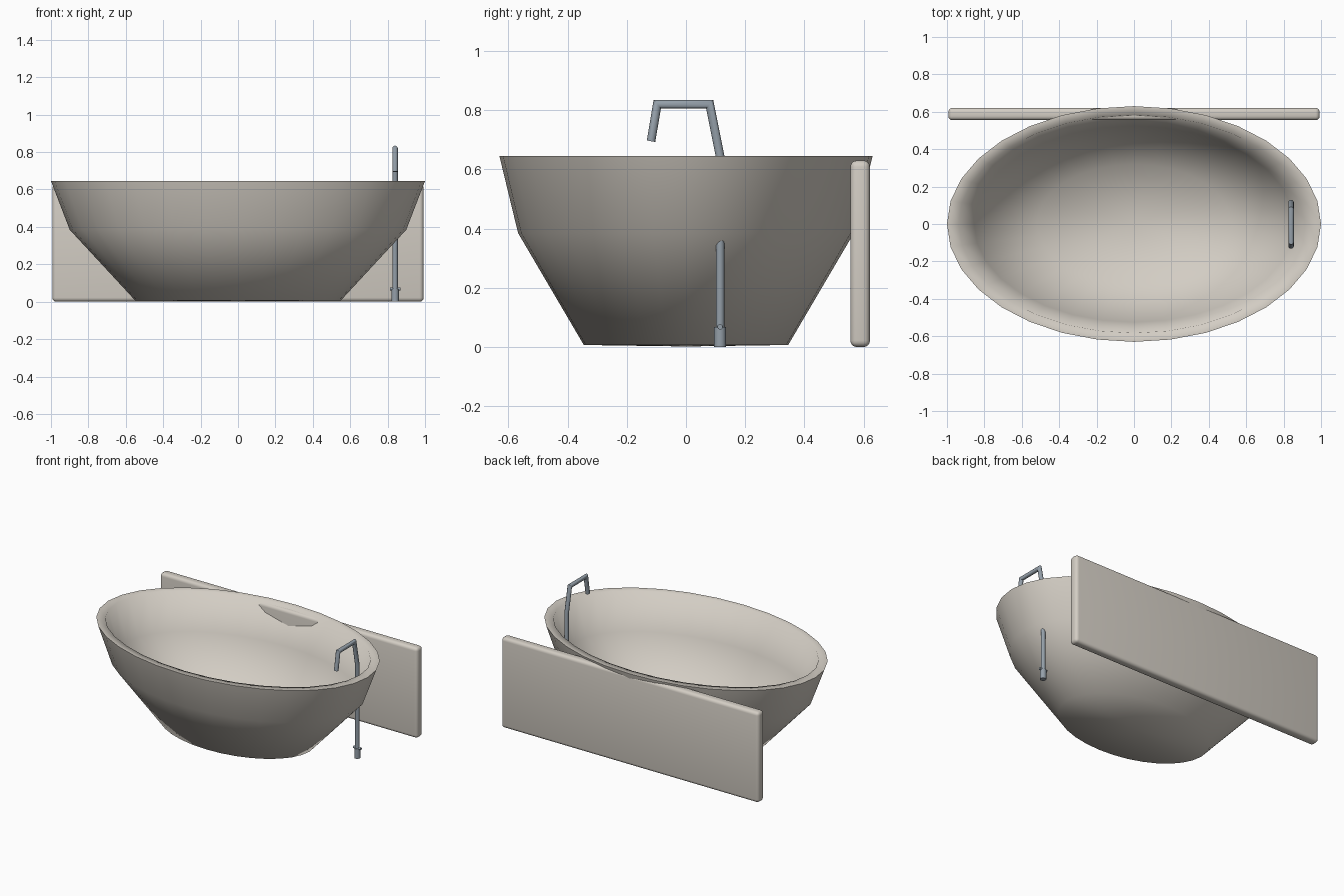
import bpy
import bmesh
from math import radians, sin, cos, tau
from mathutils import Vector

cube = bpy.data.objects.get("Cube")
if cube:
    bpy.data.objects.remove(cube, do_unlink=True)


def make_material(name, rgb):
    mat = bpy.data.materials.new(name)
    mat.use_nodes = True
    colour = (*rgb, 1.0)
    mat.diffuse_color = colour
    mat.node_tree.nodes["Principled BSDF"].inputs["Base Color"].default_value = colour
    return mat


stone = make_material("warm stone", (0.65, 0.61, 0.55))
metal = make_material("blue grey metal", (0.30, 0.35, 0.40))


def add_object(name, bm, mat, angle):
    mesh = bpy.data.meshes.new(name)
    bmesh.ops.recalc_face_normals(bm, faces=bm.faces)
    bm.to_mesh(mesh)
    bm.free()
    mesh.materials.append(mat)
    obj = bpy.data.objects.new(name, mesh)
    bpy.context.collection.objects.link(obj)
    bpy.ops.object.select_all(action="DESELECT")
    obj.select_set(True)
    bpy.context.view_layer.objects.active = obj
    bpy.ops.object.shade_smooth_by_angle(angle=radians(angle))
    return obj


def bridge(bm, a, b):
    n = len(a)
    for i in range(n):
        j = (i + 1) % n
        bm.faces.new((a[i], a[j], b[j], b[i]))


def elliptical_bowl(name, rings, bottom_z, floor_z, sides):
    """Join elliptical rings (rx, ry, z) and close both ends with fans."""
    bm = bmesh.new()
    loops = [[bm.verts.new((rx * cos(tau * i / sides), ry * sin(tau * i / sides), z))
              for i in range(sides)] for rx, ry, z in rings]
    for a, b in zip(loops, loops[1:]):
        bridge(bm, a, b)
    for loop, z in ((loops[0], bottom_z), (loops[-1], floor_z)):
        centre = bm.verts.new((0, 0, z))
        for i in range(sides):
            bm.faces.new((loop[i], loop[(i + 1) % sides], centre))
    return add_object(name, bm, stone, 80)


def mitred_pipe(name, path, radius, sides=12):
    """Sweep a circle along a path in a plane of constant x."""
    bm = bmesh.new()
    points = [Vector(p) for p in path]
    side = Vector((1, 0, 0))
    loops = []
    for k, p in enumerate(points):
        d_in = (p - points[max(k - 1, 0)]).normalized()
        d_out = (points[min(k + 1, len(points) - 1)] - p).normalized()
        tangent = (d_in + d_out).normalized()
        across = side.cross(tangent)
        stretch = 1 / tangent.dot(d_out if d_out.length else d_in)
        loops.append([bm.verts.new(p + radius * (cos(tau * i / sides) * side
                      + sin(tau * i / sides) * stretch * across)) for i in range(sides)])
    for a, b in zip(loops, loops[1:]):
        bridge(bm, a, b)
    bm.faces.new(loops[0])
    bm.faces.new(loops[-1])
    return add_object(name, bm, metal, 35)


def cylinder(name, centre, radius, depth, along_x=False):
    bm = bmesh.new()
    bmesh.ops.create_cone(bm, cap_ends=True, segments=16, radius1=radius,
                          radius2=radius, depth=depth)
    obj = add_object(name, bm, metal, 35)
    obj.location = centre
    if along_x:
        obj.rotation_euler.y = radians(90)
    return obj


# Bathtub: outer wall, flat rim, inner wall and floor
elliptical_bowl("bathtub", [
    (0.55, 0.345, 0.007),
    (0.90, 0.567, 0.385),
    (1.00, 0.63, 0.645),
    (0.938, 0.583, 0.645),
    (0.855, 0.525, 0.395),
    (0.52, 0.32, 0.045),
], 0.002, 0.045, 32)

# Rounded upright panel behind the tub
bm = bmesh.new()
bmesh.ops.create_cube(bm, size=1)
bmesh.ops.scale(bm, vec=(1.985, 0.066, 0.63), verts=bm.verts)
bmesh.ops.translate(bm, vec=(0, 0.588, 0.315), verts=bm.verts)
bmesh.ops.bevel(bm, geom=bm.edges[:], offset=0.022, segments=4, profile=0.5,
                affect="EDGES", clamp_overlap=True)
add_object("back_panel", bm, stone, 35)

# Faucet: bent pipe, foot and small lever
X = 0.84
mitred_pipe("faucet_pipe", [(X, 0.115, 0.04), (X, 0.115, 0.645), (X, 0.08, 0.82),
                            (X, -0.097, 0.82), (X, -0.118, 0.695)], 0.0145)
cylinder("faucet_foot", (X, 0.115, 0.034), 0.02, 0.068)
cylinder("faucet_lever", (X, 0.115, 0.068), 0.009, 0.056, along_x=True)
